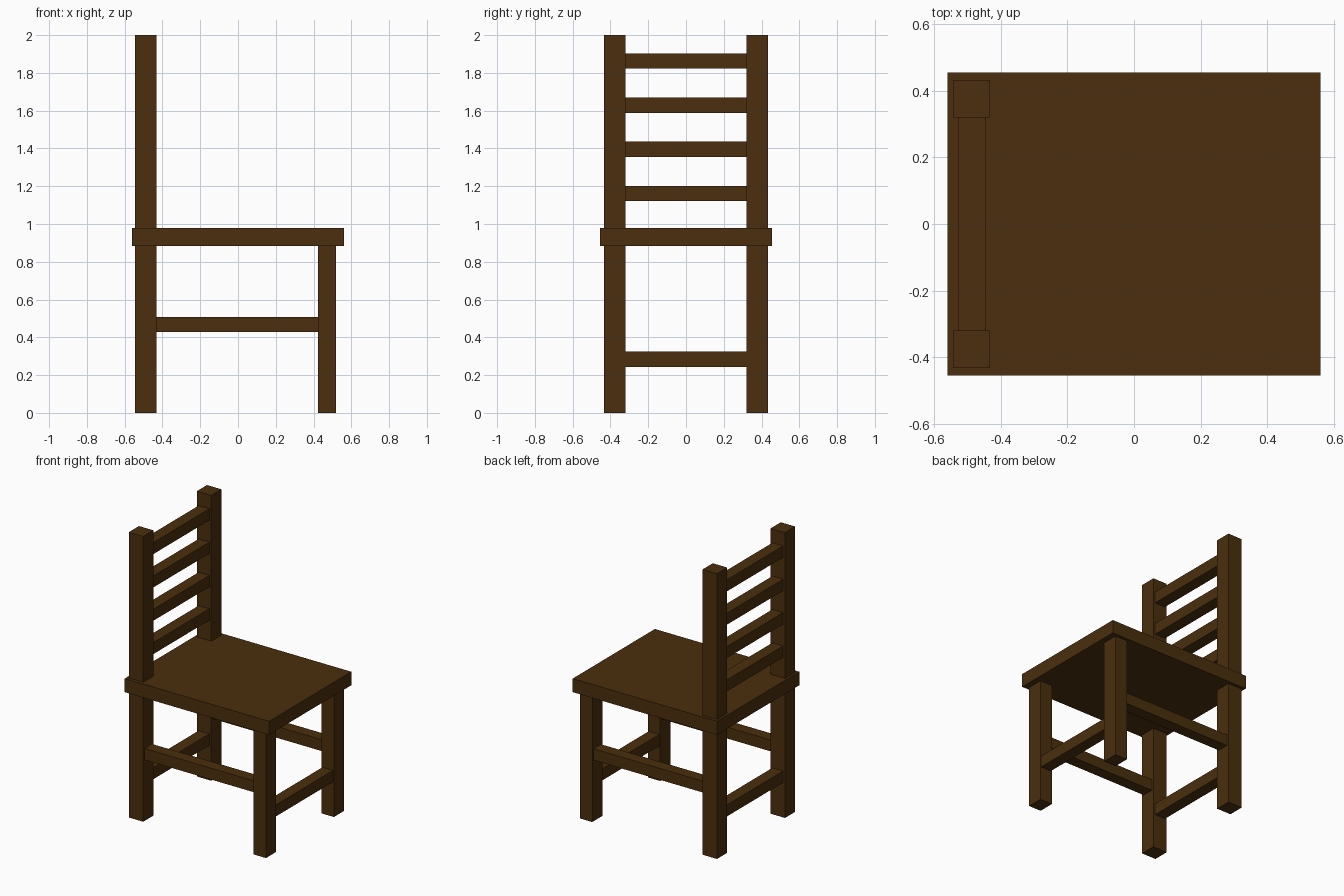
import bpy

if "Cube" in bpy.data.objects:
    bpy.data.objects.remove(bpy.data.objects["Cube"])

wood = bpy.data.materials.new("dark_wood")
wood.diffuse_color = (0.07, 0.028, 0.004, 1)
wood.use_nodes = True
wood.node_tree.nodes["Principled BSDF"].inputs["Base Color"].default_value = wood.diffuse_color


def box(name, x, y, z):
    """Axis-aligned box from (min, max) ranges."""
    ranges = (x, y, z)
    bpy.ops.mesh.primitive_cube_add(size=1, location=[(a + b) / 2 for a, b in ranges])
    ob = bpy.context.object
    ob.name = name
    ob.scale = [b - a for a, b in ranges]
    bpy.ops.object.transform_apply(location=False, rotation=False, scale=True)
    ob.data.materials.append(wood)
    return ob


BACK_X, FRONT_X = (-0.544, -0.432), (0.424, 0.52)
INNER_Y, OUTER_Y = 0.32, 0.433
SPAN_Y = (-INNER_Y, INNER_Y)
RAIL_BACK_X, RAIL_FRONT_X = (-0.529, -0.446), (0.431, 0.513)

# Seat
box("seat", (-0.56, 0.56), (-0.455, 0.455), (0.883, 0.978))

# Posts, legs and side stretchers, one of each per side
for side, s in (("left", 1), ("right", -1)):
    leg_y = sorted((s * INNER_Y, s * OUTER_Y))
    rail_y = sorted((s * 0.336, s * 0.418))
    box(f"back_post_{side}", BACK_X, leg_y, (0, 2))
    box(f"front_leg_{side}", FRONT_X, leg_y, (0, 0.883))
    box(f"side_stretcher_{side}", (BACK_X[1], FRONT_X[0]), rail_y, (0.428, 0.508))

# Cross stretchers
box("back_stretcher", RAIL_BACK_X, SPAN_Y, (0.244, 0.325))
box("front_stretcher", RAIL_FRONT_X, SPAN_Y, (0.244, 0.325))

# Backrest slats
for i in range(4):
    z = 1.121 + i * 0.2337
    box(f"back_slat_{i + 1}", RAIL_BACK_X, SPAN_Y, (z, z + 0.081))
